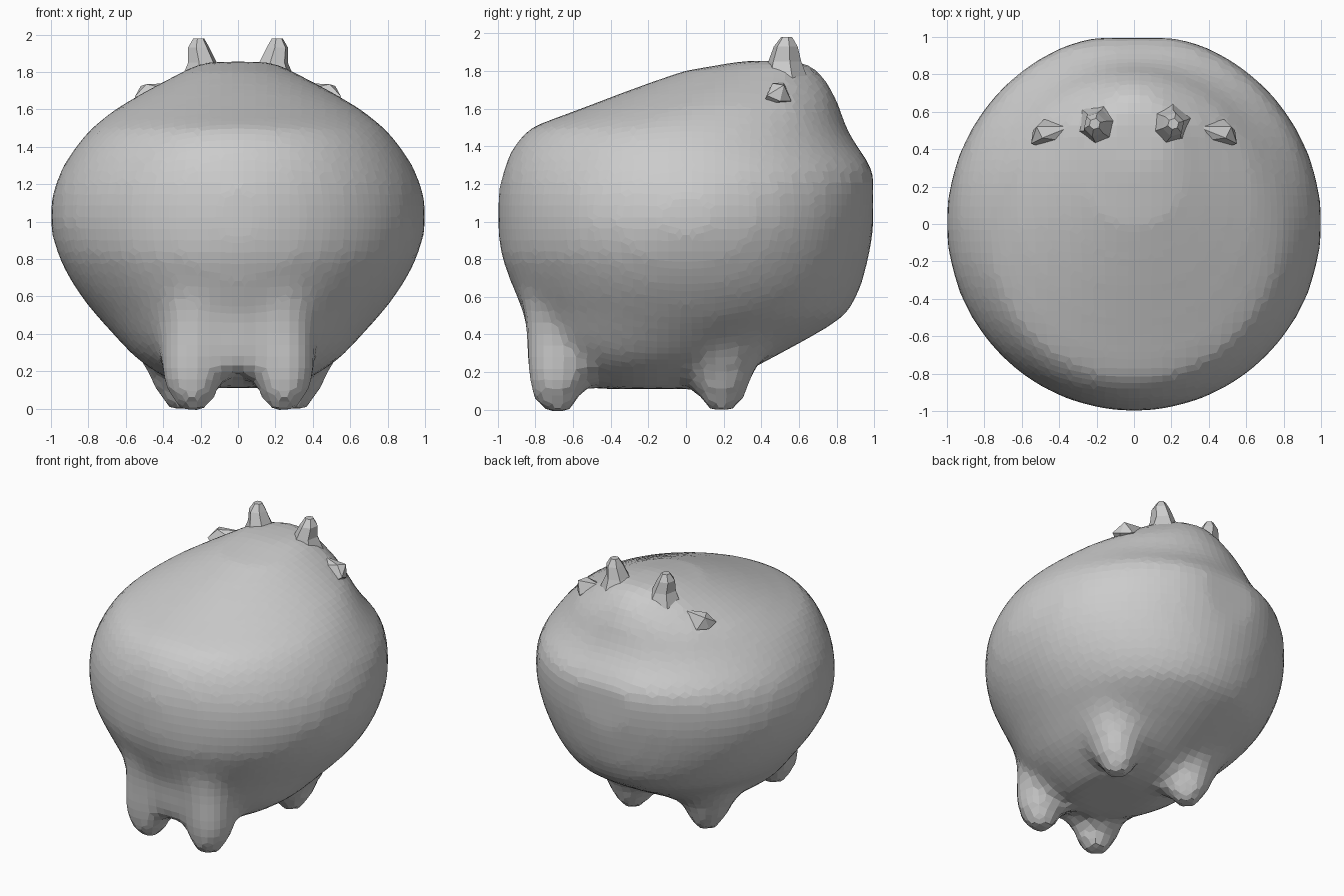
import bpy, bmesh
from math import cos, sin, pi
from mathutils import Vector

if "Cube" in bpy.data.objects:
    bpy.data.objects.remove(bpy.data.objects["Cube"])


def loft(bm, rings):
    """Skin closed rings of points into a capped solid."""
    loops = [[bm.verts.new(p) for p in r] for r in rings]
    n = len(loops[0])
    for a, b in zip(loops, loops[1:]):
        for i in range(n):
            bm.faces.new((a[i], a[(i + 1) % n], b[(i + 1) % n], b[i]))
    bm.faces.new(loops[0][::-1])
    bm.faces.new(loops[-1])


def ellipse(cx, cy, z, rx, ry, n, turn=0.0):
    return [(cx + rx * cos(2 * pi * i / n + turn),
             cy + ry * sin(2 * pi * i / n + turn), z) for i in range(n)]


def finish(bm, name):
    bmesh.ops.recalc_face_normals(bm, faces=bm.faces)
    me = bpy.data.meshes.new(name)
    bm.to_mesh(me)
    bm.free()
    ob = bpy.data.objects.new(name, me)
    bpy.context.collection.objects.link(ob)
    return ob


# Rotund body: height, half width, front y, back y
slices = [
    (0.11, .28, -.50, .08), (0.20, .45, -.66, .32), (0.28, .56, -.76, .47),
    (0.40, .67, -.83, .69), (0.50, .76, -.86, .85), (0.60, .84, -.90, .91),
    (0.70, .905, -.94, .945), (0.80, .955, -.98, .97), (0.90, .99, -.995, .99),
    (1.00, 1.005, -1.0, 1.01), (1.10, 1.0, -1.0, 1.02), (1.20, .98, -.99, 1.03),
    (1.28, .945, -.97, 1.02), (1.40, .87, -.92, .91), (1.50, .785, -.83, .85),
    (1.60, .66, -.56, .82), (1.70, .49, -.30, .78), (1.80, .30, -.02, .71),
    (1.855, .20, .30, .64),
]
bm = bmesh.new()
rings = []
for z, w, f, b in slices:
    ring = ellipse(0, (f + b) / 2, z, w, (b - f) / 2, 64)
    rings.append([(x, min(y, .995), zz) for x, y, zz in ring])
loft(bm, rings)

# Stubby legs, blended into the body by the remesh
front_leg = [(-.02, .235, -.68, .07), (.07, .245, -.69, .135), (.2, .25, -.68, .17),
             (.45, .22, -.67, .19), (.75, .20, -.66, .24)]
back_leg = [(-.01, .295, .19, .07), (.07, .305, .19, .13), (.2, .315, .19, .18),
            (.4, .32, .17, .28)]
for s in (-1, 1):
    for leg in (front_leg, back_leg):
        loft(bm, [ellipse(s * x, y, z, r, r, 12) for z, x, y, r in leg])
# Web between the front legs, and the brow ridge carrying the ears
loft(bm, [ellipse(0, -.66, .19, .16, .16, 16), ellipse(0, -.65, .3, .30, .19, 16),
          ellipse(0, -.64, .5, .36, .22, 16), ellipse(0, -.64, .75, .4, .24, 16)])
loft(bm, [ellipse(0, .51, 1.6, .56, .17, 16), ellipse(0, .51, 1.69, .47, .13, 16),
          ellipse(0, .51, 1.76, .36, .11, 16), ellipse(0, .51, 1.85, .22, .1, 16)])
body = finish(bm, "body")
m = body.modifiers.new("blend", 'REMESH')
m.mode = 'VOXEL'
m.voxel_size = 0.062
m = body.modifiers.new("soften", 'SMOOTH')
m.factor = 0.5
m.iterations = 5

# Horns and small side ears on top of the head
for s, side in ((-1, "left"), (1, "right")):
    bm = bmesh.new()
    loft(bm, [ellipse(s * .18, .53, 1.76, .13, .12, 6, .3),
              ellipse(s * .19, .525, 1.85, .08, .09, 6, .3),
              ellipse(s * .21, .53, 1.93, .06, .065, 6, .3),
              ellipse(s * .21, .535, 1.98, .03, .03, 6, .3)])
    finish(bm, side + "_horn")

    bm = bmesh.new()
    pts = [(.34, .52, 1.74), (.34, .44, 1.70), (.34, .48, 1.60),
           (.52, .52, 1.725), (.55, .43, 1.67), (.48, .56, 1.64),
           (.49, .46, 1.735), (.46, .40, 1.60), (.54, .50, 1.64)]
    vs = [bm.verts.new(Vector((s * x, y, z))) for x, y, z in pts]
    bmesh.ops.convex_hull(bm, input=vs)
    finish(bm, side + "_ear")
